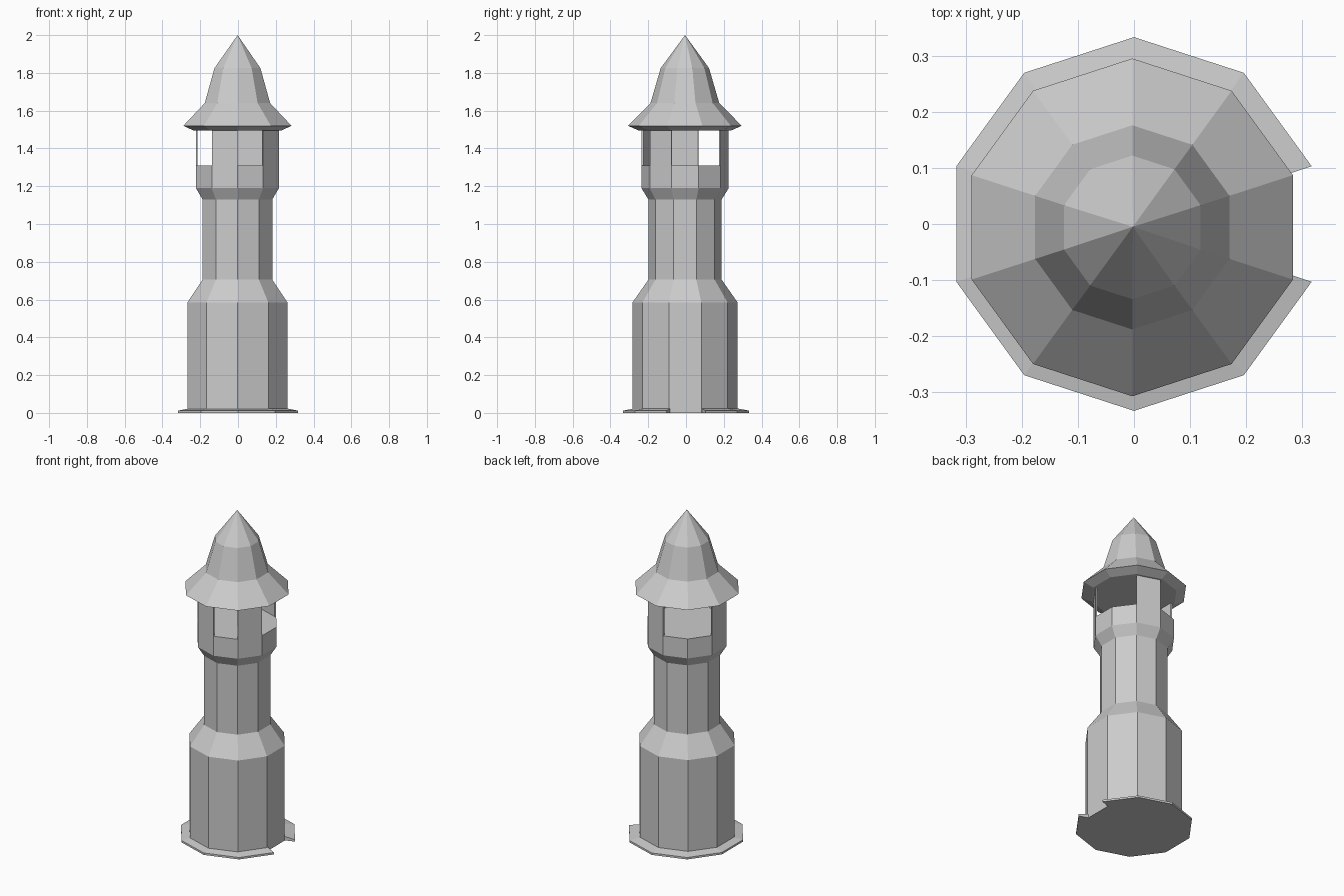
import bpy, bmesh
from math import sin, cos, radians

if "Cube" in bpy.data.objects:
    bpy.data.objects.remove(bpy.data.objects["Cube"])

SIDES = 10
STEP = 36
CENTRE = (-0.003, -0.005)


def point(r, deg, z, c=CENTRE):
    a = radians(deg)
    return (c[0] + r * cos(a), c[1] + r * sin(a), z)


def finish(name, bm):
    bmesh.ops.recalc_face_normals(bm, faces=bm.faces)
    mesh = bpy.data.meshes.new(name)
    bm.to_mesh(mesh)
    bm.free()
    ob = bpy.data.objects.new(name, mesh)
    bpy.context.collection.objects.link(ob)
    return ob


def lathe(name, profile, c=CENTRE, apex=None):
    """Ten-sided solid from (radius, z) rings, capped or closed to a tip."""
    bm = bmesh.new()
    rings = [[bm.verts.new(point(r, 18 + STEP * i, z, c)) for i in range(SIDES)]
             for r, z in profile]
    for a, b in zip(rings, rings[1:]):
        for i in range(SIDES):
            j = (i + 1) % SIDES
            bm.faces.new((a[i], a[j], b[j], b[i]))
    bm.faces.new(rings[0])
    if apex:
        tip = bm.verts.new(apex)
        for i in range(SIDES):
            bm.faces.new((rings[-1][i], rings[-1][(i + 1) % SIDES], tip))
    else:
        bm.faces.new(rings[-1])
    return finish(name, bm)


def ring_sector(name, section, start, count, c):
    """Sweep a closed (radius, z) section over some of the ten sides."""
    bm = bmesh.new()
    n = len(section)
    loops = [[bm.verts.new(point(r, start + STEP * i, z, c)) for r, z in section]
             for i in range(count + 1)]
    for a, b in zip(loops, loops[1:]):
        for k in range(n):
            m = (k + 1) % n
            bm.faces.new((a[k], a[m], b[m], b[k]))
    bm.faces.new(loops[0])
    bm.faces.new(loops[-1])
    return finish(name, bm)


# Tower shaft with stepped widths, up to the lookout floor
lathe("tower", [(0.278, 0), (0.278, 0.585), (0.194, 0.705), (0.194, 1.13),
                (0.231, 1.19), (0.231, 1.31)])

# Foundation rim, left open at the doorway side (+x)
ring_sector("foundation_rim", [(0.27, 0), (0.333, 0), (0.333, 0.012), (0.27, 0.024)],
            18, 9, (0, 0))

# Wall panels that hold up the roof; the other sides are open
for deg in (72, 180, 252, 324):
    ring_sector("lookout_wall", [(0.221, 1.31), (0.231, 1.31), (0.231, 1.497), (0.221, 1.497)],
                deg - 18, 1, CENTRE)

# Bell-shaped roof
lathe("roof", [(0.245, 1.495), (0.301, 1.52), (0.182, 1.64), (0.128, 1.825)],
      c=(-0.003, -0.006), apex=(-0.002, -0.005, 2.0))
